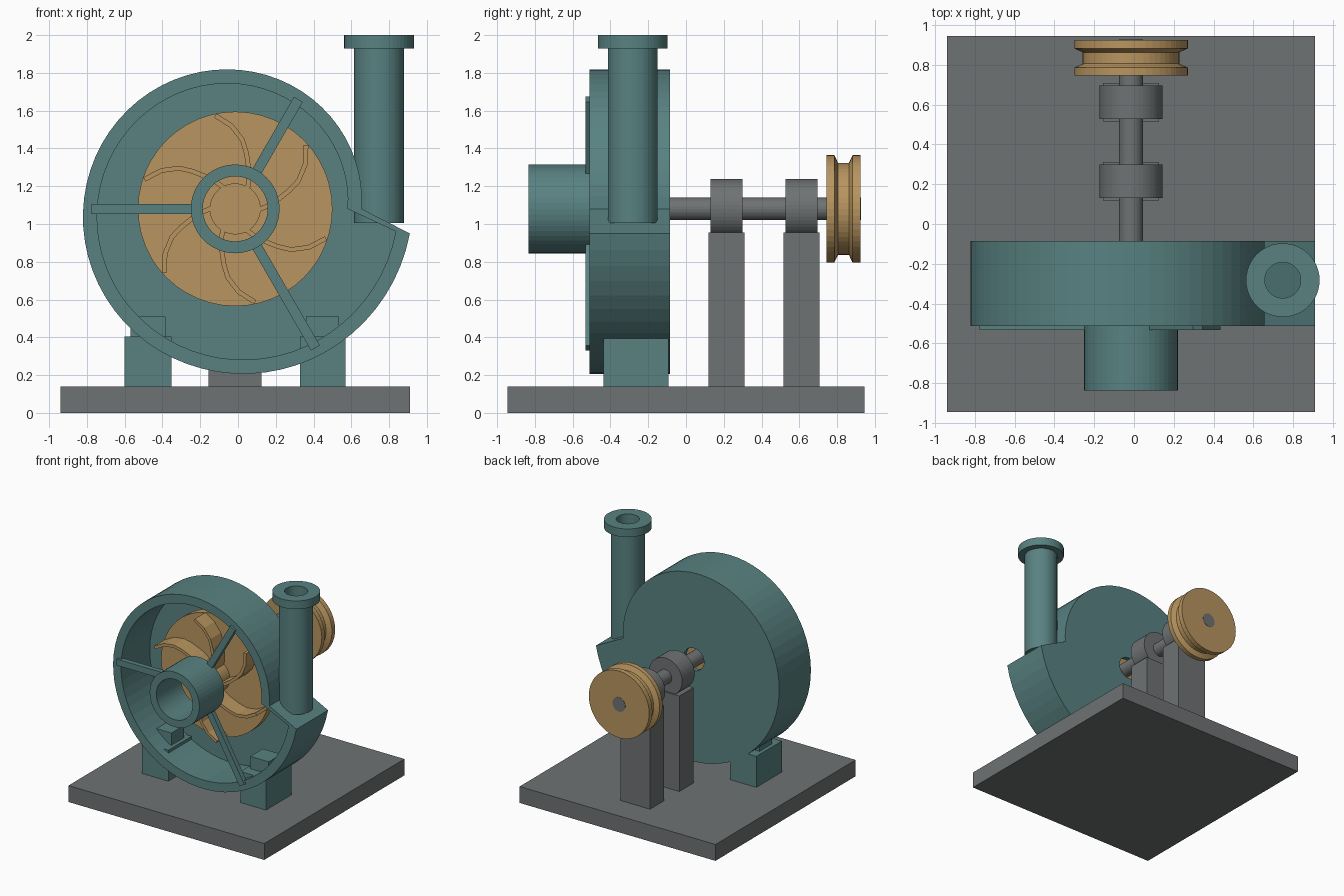
import bpy, bmesh, math
from mathutils import Matrix, Vector

if "Cube" in bpy.data.objects:
    bpy.data.objects.remove(bpy.data.objects["Cube"])

AX, AZ = -0.015, 1.08          # shaft axis
TAU = math.tau


def material(name, rgb):
    m = bpy.data.materials.new(name)
    m.use_nodes = True
    m.diffuse_color = (*rgb, 1)
    m.node_tree.nodes["Principled BSDF"].inputs["Base Color"].default_value = (*rgb, 1)
    return m


teal = material("teal paint", (0.100, 0.222, 0.222))
grey = material("grey iron", (0.158, 0.168, 0.170))
brass = material("brass", (0.48, 0.30, 0.115))


def finish(name, bm, mat):
    bmesh.ops.remove_doubles(bm, verts=bm.verts, dist=1e-5)
    bmesh.ops.recalc_face_normals(bm, faces=bm.faces)
    me = bpy.data.meshes.new(name)
    bm.to_mesh(me)
    bm.free()
    me.materials.append(mat)
    ob = bpy.data.objects.new(name, me)
    bpy.context.collection.objects.link(ob)
    return ob


def box(name, mat, x, y, z, matrix=None):
    bm = bmesh.new()
    size = Matrix.Diagonal((x[1] - x[0], y[1] - y[0], z[1] - z[0], 1))
    mid = Matrix.Translation((sum(x) / 2, sum(y) / 2, sum(z) / 2))
    bmesh.ops.create_cube(bm, size=1, matrix=(matrix or Matrix()) @ mid @ size)
    return finish(name, bm, mat)


def lathe(name, mat, profile, closed=False, upright=None, steps=48):
    """Spin (radius, height) points about the shaft axis, or an upright axis at (x, y)."""
    bm = bmesh.new()
    if upright:
        centre, axis = Vector((*upright, 0)), Vector((0, 0, 1))
    else:
        centre, axis = Vector((AX, 0, AZ)), Vector((0, 1, 0))
    vs = [bm.verts.new(centre + Vector((r, 0, 0)) + axis * h) for r, h in profile]
    edges = [bm.edges.new(p) for p in zip(vs, vs[1:])]
    if closed:
        edges.append(bm.edges.new((vs[-1], vs[0])))
    bmesh.ops.spin(bm, geom=vs + edges, cent=centre, axis=axis, angle=TAU,
                   steps=steps, use_merge=True)
    return finish(name, bm, mat)


def solid(name, mat, radius, y0, y1):
    return lathe(name, mat, [(0, y0), (radius, y0), (radius, y1), (0, y1)])


def tube(name, mat, inner, outer, y0, y1):
    return lathe(name, mat, [(inner, y0), (outer, y0), (outer, y1), (inner, y1)], closed=True)


def polar(r, a):
    return AX + r * math.cos(a), AZ + r * math.sin(a)


def ring_prism(name, mat, outer, inner, y0, y1):
    """Extrude the area between two matching closed loops along y."""
    bm = bmesh.new()
    loops = [[bm.verts.new((x, y, z)) for x, z in pts]
             for pts, y in ((outer, y0), (outer, y1), (inner, y1), (inner, y0))]
    n = len(outer)
    for k in range(4):
        a, b = loops[k], loops[(k + 1) % 4]
        for i in range(n):
            j = (i + 1) % n
            bm.faces.new((a[i], a[j], b[j], b[i]))
    return finish(name, bm, mat)


# Base plate
box("base_plate", grey, (-0.94, 0.91), (-0.945, 0.945), (0, 0.14))

# Spiral casing: wall and back plate with a shaft hole
def spiral(a):
    return 0.67 + 0.27 * a / TAU

angles = [math.radians(352) * i / 64 for i in range(65)]
outer = [polar(spiral(a), a) for a in angles]
inner = [polar(spiral(a) - 0.075, a) for a in angles]
hole = [polar(0.095, a) for a in angles]
ring_prism("casing_wall", teal, outer, inner, -0.512, -0.125)
ring_prism("casing_back", teal, outer, hole, -0.125, -0.085)

# Inlet pipe held by three spokes
tube("inlet_pipe", teal, 0.172, 0.235, -0.835, -0.5)
for i, deg in enumerate((60, 180, 300)):
    a = math.radians(deg)
    turn = Matrix.Translation((AX, 0, AZ)) @ Matrix.Rotation(-a, 4, 'Y')
    box(f"inlet_spoke_{i + 1}", teal, (0.21, spiral(a) - 0.045), (-0.532, -0.49),
        (-0.027, 0.027), turn)

# Outlet pipe with flange
lathe("outlet_pipe", teal,
      [(0.09, 1.005), (0.132, 1.005), (0.132, 1.93), (0.185, 1.93), (0.185, 2.0), (0.09, 2.0)],
      closed=True, upright=(0.747, -0.282))

# Casing feet with pads
for side, foot, pad in (("right", (-0.6, -0.352), (-0.568, -0.384)),
                        ("left", (0.328, 0.57), (0.36, 0.535))):
    box(f"{side}_foot", teal, foot, (-0.436, -0.092), (0.14, 0.405))
    box(f"{side}_foot_pad", teal, pad, (-0.35, -0.18), (0.405, 0.51))

# Impeller: disc, hub and six curved blades
solid("impeller_disc", brass, 0.515, -0.28, -0.21)
solid("impeller_hub", brass, 0.135, -0.42, -0.28)
path = [(0.125, -2), (0.18, 6), (0.225, 11.5), (0.3, 18.5), (0.367, 24), (0.44, 32.5), (0.505, 42)]
for b in range(6):
    line = [Vector(polar(r, math.radians(d + 60 * b))) for r, d in path]
    sides = ([], [])
    for i, p in enumerate(line):
        t = (line[min(i + 1, len(line) - 1)] - line[max(i - 1, 0)]).normalized()
        normal = Vector((-t.y, t.x)) * 0.0125
        sides[0].append(p + normal)
        sides[1].append(p - normal)
    bm = bmesh.new()
    rows = [[bm.verts.new((p.x, y, p.y)) for p in s]
            for s, y in ((sides[0], -0.42), (sides[0], -0.275),
                         (sides[1], -0.275), (sides[1], -0.42))]
    for k in range(4):
        r, s = rows[k], rows[(k + 1) % 4]
        for i in range(len(line) - 1):
            bm.faces.new((r[i], r[i + 1], s[i + 1], s[i]))
    for end in (0, -1):
        bm.faces.new([r[end] for r in rows])
    finish(f"impeller_blade_{b + 1}", bm, brass)

# Shaft, bearings and pedestals
solid("shaft", grey, 0.06, -0.3, 0.927)
for label, y in (("front", 0.215), ("rear", 0.611)):
    solid(f"{label}_bearing", grey, 0.158, y - 0.084, y + 0.084)
    box(f"{label}_pedestal", grey, (-0.155, 0.125), (y - 0.096, y + 0.096), (0.14, 0.955))

# Grooved pulley
lathe("pulley", brass,
      [(0, 0.745), (0.285, 0.745), (0.285, 0.785), (0.243, 0.805), (0.243, 0.862),
       (0.285, 0.882), (0.285, 0.925), (0, 0.925)])
